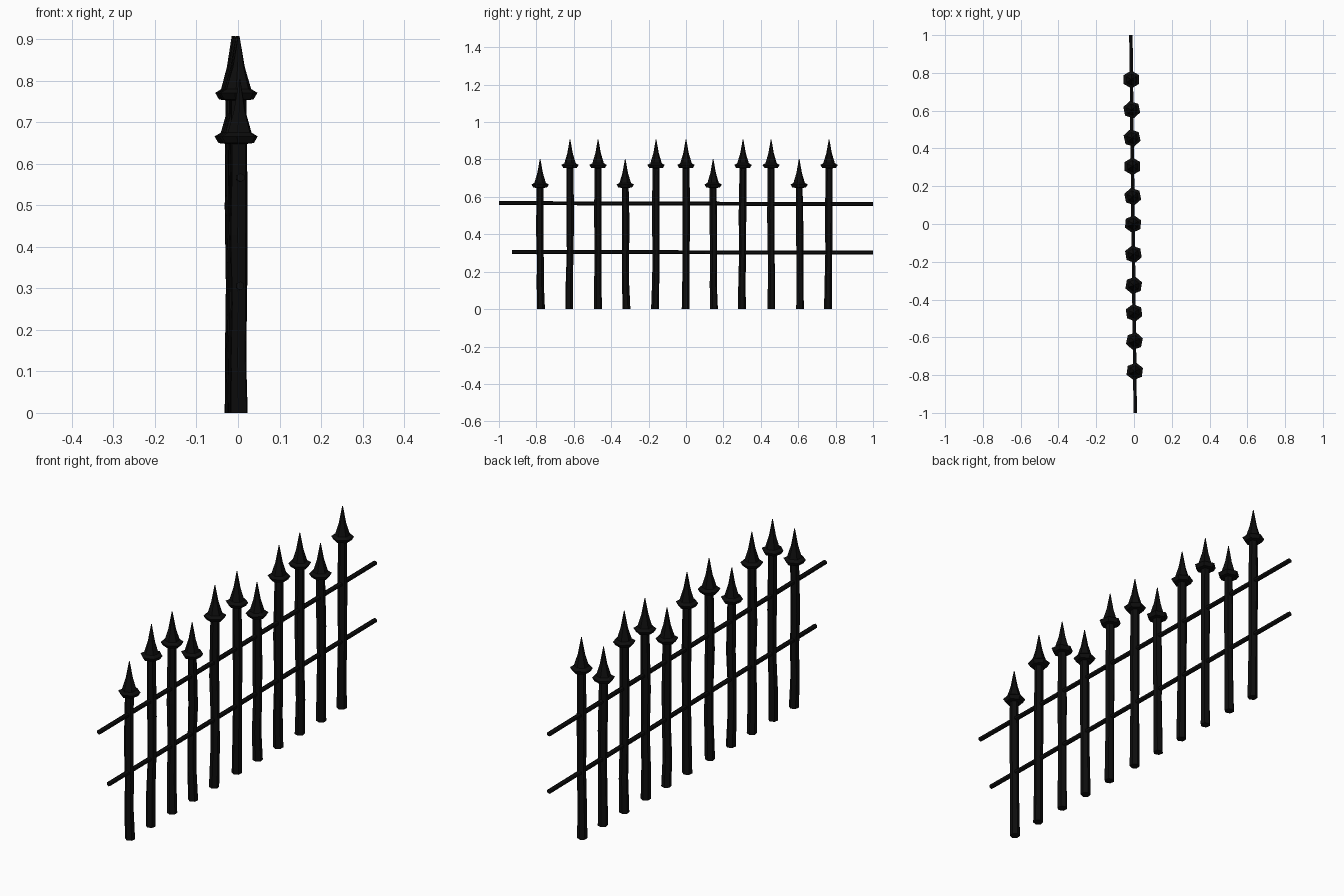
import bpy, bmesh, math, random
from mathutils import Vector

if "Cube" in bpy.data.objects:
    bpy.data.objects.remove(bpy.data.objects["Cube"])

random.seed(4)

iron = bpy.data.materials.new("black_iron")
iron.diffuse_color = (0.004, 0.004, 0.004, 1)
iron.use_nodes = True
iron.node_tree.nodes["Principled BSDF"].inputs["Base Color"].default_value = iron.diffuse_color

SIDES = 6


def loft(name, rings):
    """Skin closed rings of points into a capped, flat-shaded solid."""
    bm = bmesh.new()
    loops = [[bm.verts.new(p) for p in ring] for ring in rings]
    for a, b in zip(loops, loops[1:]):
        for i in range(SIDES):
            j = (i + 1) % SIDES
            bm.faces.new((a[i], a[j], b[j], b[i]))
    bm.faces.new(loops[0][::-1])
    bm.faces.new(loops[-1])
    bmesh.ops.recalc_face_normals(bm, faces=bm.faces)
    mesh = bpy.data.meshes.new(name)
    bm.to_mesh(mesh)
    bm.free()
    mesh.materials.append(iron)
    obj = bpy.data.objects.new(name, mesh)
    bpy.context.collection.objects.link(obj)


def ring(centre, radius, turn, u, v):
    """Polygon around centre in the plane of u and v."""
    return [centre + radius * (math.cos(turn + i * math.tau / SIDES) * u
                               + math.sin(turn + i * math.tau / SIDES) * v)
            for i in range(SIDES)]


X, Y, Z = Vector((1, 0, 0)), Vector((0, 1, 0)), Vector((0, 0, 1))


def line_x(y):
    return -0.005 - 0.0115 * y


# Pickets: (y, sideways shift of the foot, tip height)
TALL, SHORT = 0.908, 0.803
pickets = [(-0.78, 0.005, SHORT), (-0.62, -0.005, TALL), (-0.47, 0, TALL),
           (-0.325, 0.007, SHORT), (-0.16, -0.006, TALL), (0, -0.002, TALL),
           (0.145, 0.005, SHORT), (0.305, -0.006, TALL), (0.455, 0, TALL),
           (0.605, 0.005, SHORT), (0.765, -0.006, TALL)]

# Spear head profile: (radius, distance below the tip)
head = [(0.019, 0.155), (0.037, 0.153), (0.047, 0.137),
        (0.031, 0.128), (0.015, 0.075), (0.0015, 0)]

for n, (y, foot, tip) in enumerate(pickets, 1):
    top = Vector((line_x(y), y, 0))
    turn = math.pi / 2 + random.uniform(-0.25, 0.25)

    # Slightly crooked shaft
    shaft_top = tip - 0.145
    rings = []
    for t, r in ((0, 0.021), (0.2, 0.0195), (0.4, 0.0185),
                 (0.65, 0.0205), (1, 0.0185)):
        bend = random.uniform(-0.003, 0.003) if 0 < t < 1 else 0
        c = top + Vector((bend, foot * (1 - t) ** 2 + bend, t * shaft_top))
        rings.append(ring(c, r, turn, X, Y))
    loft(f"picket_shaft_{n}", rings)

    # Spear head
    loft(f"spear_head_{n}",
         [ring(top + Z * (tip - d), r, turn, X, Y) for r, d in head])

# Rails: start y, height at start, height at end
for name, y0, z0, z1 in (("lower_rail", -0.93, 0.306, 0.302),
                         ("upper_rail", -1.0, 0.567, 0.561)):
    rings = []
    for k in range(7):
        t = k / 6
        y = y0 + (1 - y0) * t
        c = Vector((line_x(y), y, z0 + (z1 - z0) * t))
        rings.append(ring(c, 0.0105, math.pi / 6, X, Z))
    loft(name, rings)
